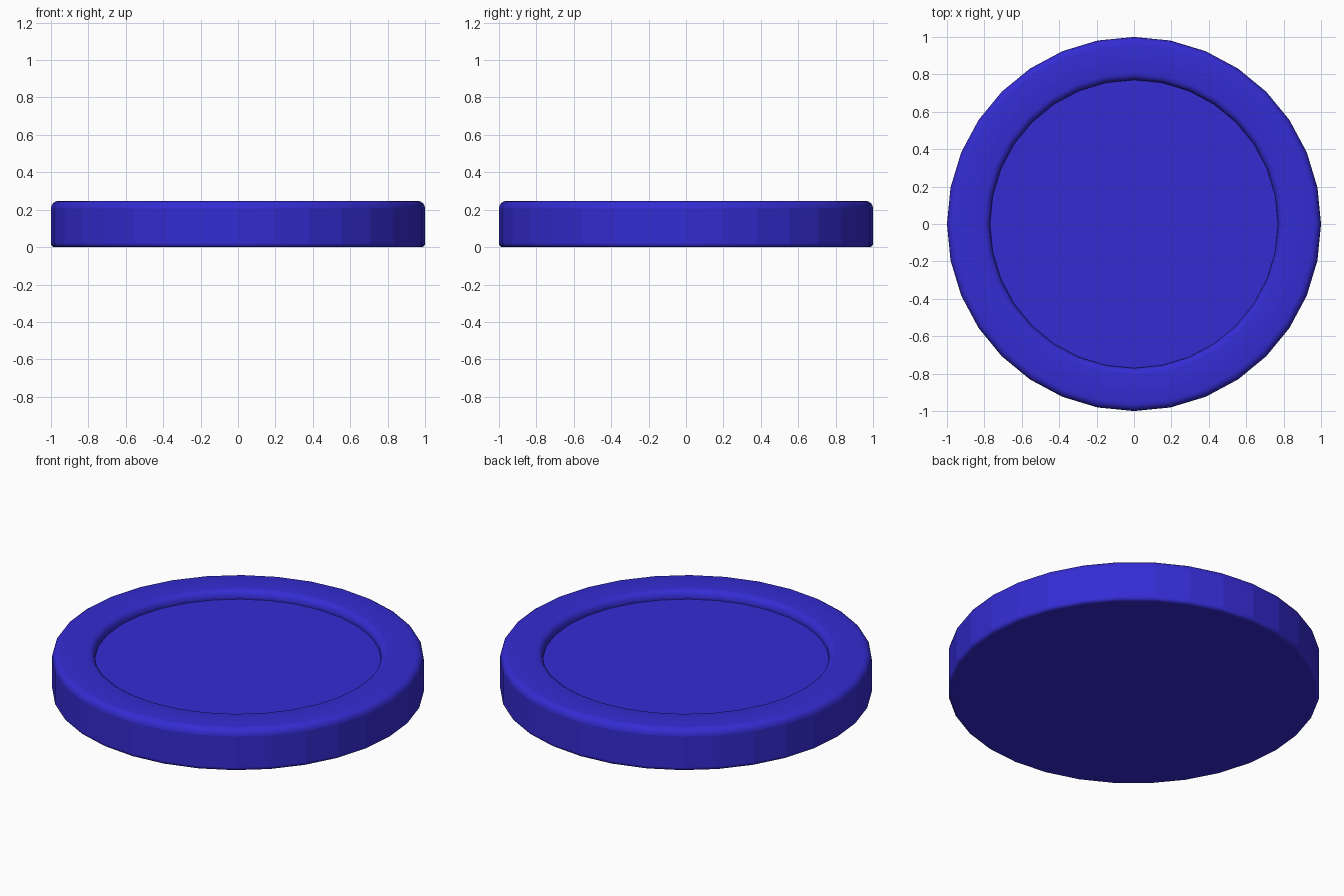
import bpy, bmesh
from math import sin, cos, pi

if "Cube" in bpy.data.objects:
    bpy.data.objects.remove(bpy.data.objects["Cube"])

SIDES = 32


def corner(cr, cz, radius, start, end, steps=4):
    """Points of a rounded profile corner, angles in degrees."""
    pts = []
    for i in range(steps + 1):
        a = (start + (end - start) * i / steps) * pi / 180
        pts.append((cr + radius * cos(a), cz + radius * sin(a)))
    return pts


# profile from the underside, up the outer wall, over the rim, down to the recess
profile = (corner(0.98, 0.02, 0.02, -90, 0)
           + corner(0.96, 0.207, 0.04, 0, 90)
           + corner(0.808, 0.209, 0.038, 90, 180)
           + [(0.77, 0.197)])

bm = bmesh.new()
rings = [[bm.verts.new((r * cos(2 * pi * i / SIDES), r * sin(2 * pi * i / SIDES), z))
          for i in range(SIDES)] for r, z in profile]
for low, high in zip(rings, rings[1:]):
    for i in range(SIDES):
        j = (i + 1) % SIDES
        bm.faces.new((low[i], low[j], high[j], high[i]))

# underside and recessed floor
bm.faces.new(rings[0][::-1])
bm.faces.new(rings[-1])
bm.normal_update()

# rounded edges are smooth, wall facets and flat caps stay flat
for f in bm.faces:
    f.smooth = len(f.verts) == 4 and abs(f.normal.z) > 0.01
for e in bm.edges:
    if any(len(f.verts) > 4 for f in e.link_faces) and e.verts[0].co.z > 0.1:
        e.smooth = False

mesh = bpy.data.meshes.new("recessed_disc")
bm.to_mesh(mesh)
bm.free()
disc = bpy.data.objects.new("recessed_disc", mesh)
bpy.context.collection.objects.link(disc)

blue = bpy.data.materials.new("blue")
blue.diffuse_color = (0.035, 0.025, 0.65, 1)
blue.use_nodes = True
blue.node_tree.nodes["Principled BSDF"].inputs["Base Color"].default_value = blue.diffuse_color
mesh.materials.append(blue)
